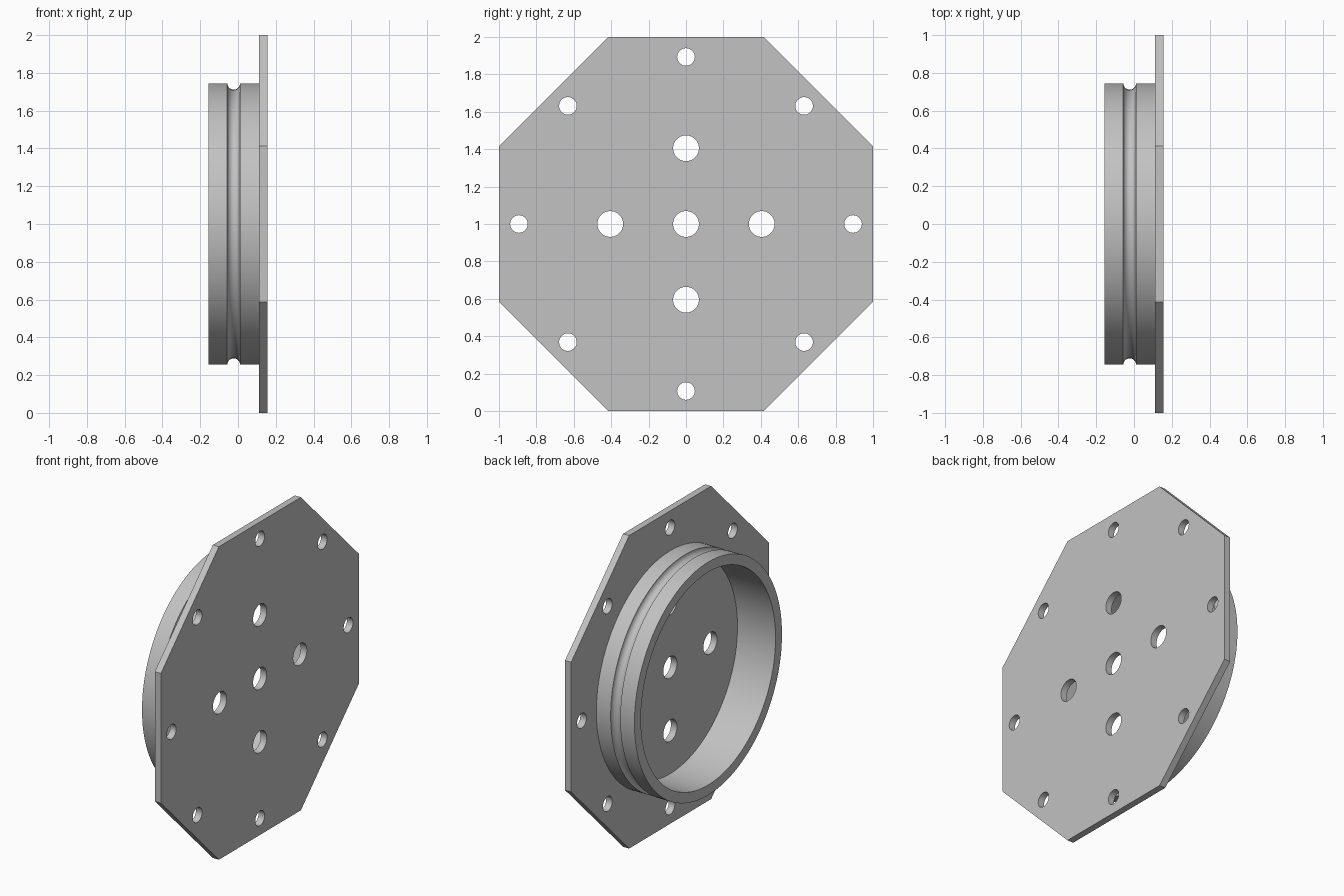
import bpy, bmesh
from math import sin, cos, pi
from mathutils import Matrix, Vector

cube = bpy.data.objects.get("Cube")
if cube:
    bpy.data.objects.remove(cube, do_unlink=True)

CENTRE = Vector((0, 0, 1))
PLATE_BACK, PLATE_FACE, RIM_END = 0.112, 0.155, -0.157

grey = bpy.data.materials.new("plain grey")
grey.use_nodes = True
colour = (0.54, 0.54, 0.54, 1)
grey.diffuse_color = colour
grey.node_tree.nodes["Principled BSDF"].inputs["Base Color"].default_value = colour


def make_object(name, bm):
    bmesh.ops.recalc_face_normals(bm, faces=bm.faces[:])
    mesh = bpy.data.meshes.new(name)
    bm.to_mesh(mesh)
    bm.free()
    mesh.materials.append(grey)
    obj = bpy.data.objects.new(name, mesh)
    bpy.context.collection.objects.link(obj)
    return obj


def add_prism(bm, sides, radius, x0, x1, y=0, z=0, turn=0):
    """Solid prism along x, centred at (y, z) from the hub."""
    ring = [Vector((x0, y + radius * cos(turn + 2 * pi * i / sides),
                    z + radius * sin(turn + 2 * pi * i / sides))) + CENTRE
            for i in range(sides)]
    face = bm.faces.new([bm.verts.new(p) for p in ring])
    new = bmesh.ops.extrude_face_region(bm, geom=[face], use_keep_orig=True)["geom"]
    verts = [v for v in new if isinstance(v, bmesh.types.BMVert)]
    bmesh.ops.translate(bm, verts=verts, vec=(x1 - x0, 0, 0))


def smooth(obj):
    bpy.ops.object.select_all(action='DESELECT')
    obj.select_set(True)
    bpy.context.view_layer.objects.active = obj
    bpy.ops.object.shade_smooth_by_angle(angle=pi / 6)


# Octagonal flange plate
bm = bmesh.new()
add_prism(bm, 8, 1 / cos(pi / 8), PLATE_BACK, PLATE_FACE, turn=pi / 8)
plate = make_object("flange_plate", bm)

# Hole cutters: outer bolt circle, inner circle and centre
bm = bmesh.new()
for count, circle, radius in ((8, 0.893, 0.047), (4, 0.405, 0.069), (1, 0, 0.069)):
    for i in range(count):
        a = 2 * pi * i / count
        add_prism(bm, 40, radius, 0.05, 0.25, circle * cos(a), circle * sin(a))
cutter = make_object("hole_cutter", bm)
cutter.hide_render = True

mod = plate.modifiers.new("holes", 'BOOLEAN')
mod.operation = 'DIFFERENCE'
mod.solver = 'EXACT'
mod.object = cutter
bpy.ops.object.select_all(action='DESELECT')
plate.select_set(True)
bpy.context.view_layer.objects.active = plate
bpy.ops.object.modifier_apply(modifier=mod.name)
bpy.data.objects.remove(cutter, do_unlink=True)
smooth(plate)

# Spigot ring with a rounded seal groove, turned around the x axis
OUTER, INNER, GROOVE_X, GROOVE_R = 0.745, 0.68, -0.023, 0.034
STEPS, TURNS = 12, 128
groove = [(GROOVE_X - GROOVE_R * cos(pi * i / STEPS),
           OUTER - GROOVE_R * sin(pi * i / STEPS)) for i in range(STEPS + 1)]
profile = ([(PLATE_BACK, INNER), (RIM_END, INNER), (RIM_END, OUTER)]
           + groove + [(PLATE_BACK, OUTER)])
bm = bmesh.new()
rings = []
for t in range(TURNS):
    turn = Matrix.Rotation(2 * pi * t / TURNS, 3, 'X')
    rings.append([bm.verts.new(turn @ Vector((x, 0, r)) + CENTRE) for x, r in profile])
for t in range(TURNS):
    a, b = rings[t], rings[(t + 1) % TURNS]
    for i in range(len(profile) - 1):
        bm.faces.new((a[i], a[i + 1], b[i + 1], b[i]))
    bm.faces.new((a[-1], a[0], b[0], b[-1]))
smooth(make_object("spigot_ring", bm))
